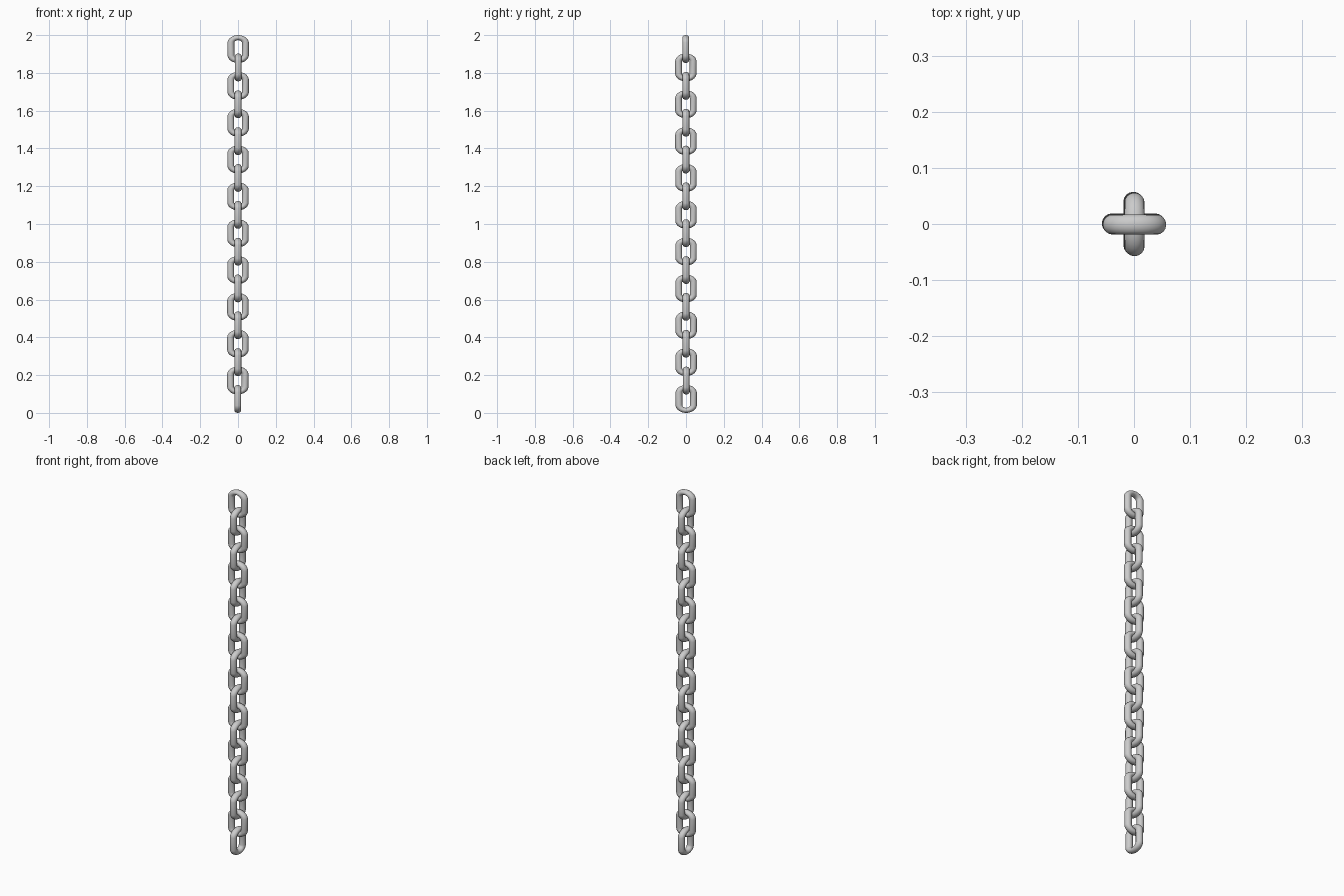
import bpy
import math
from mathutils import Matrix, Vector

LINKS = 20
LENGTH = 0.1475          # full height of one link
MAJOR, WIRE = 0.0388, 0.018
SQUASH = 0.75            # flattens the rounded ends
SEGMENTS = 32

cube = bpy.data.objects.get("Cube")
if cube:
    bpy.data.objects.remove(cube, do_unlink=True)


def make_link_mesh():
    """Upright torus, flattened, then pulled apart at its middle."""
    bpy.ops.mesh.primitive_torus_add(
        major_radius=MAJOR, minor_radius=WIRE,
        major_segments=SEGMENTS, minor_segments=16)
    obj = bpy.context.object
    mesh = obj.data
    # Half a step of turn keeps every ring clear of the split
    upright = Matrix.Rotation(math.pi / 2, 4, 'X')
    mesh.transform(upright @ Matrix.Rotation(math.pi / SEGMENTS, 4, 'Z'))
    stretch = LENGTH / 2 - (MAJOR + WIRE) * SQUASH
    for v in mesh.vertices:
        v.co.z = v.co.z * SQUASH + math.copysign(stretch, v.co.z)
    bpy.ops.object.shade_smooth()
    return obj


# First link at the top, the rest share its mesh
first = make_link_mesh()
first.name = "chain_link_01"
pitch = (2 - LENGTH) / (LINKS - 1)
top, bottom = Vector((0.001, -0.001, 0)), Vector((-0.001, 0.001, 0))

for i in range(LINKS):
    link = first
    if i:
        link = bpy.data.objects.new(f"chain_link_{i + 1:02d}", first.data)
        bpy.context.collection.objects.link(link)
    # Alternate links turn a quarter; the chain leans very slightly
    link.location = top.lerp(bottom, i / (LINKS - 1))
    link.location.z = 2 - LENGTH / 2 - i * pitch
    link.rotation_euler.z = (i % 2) * math.pi / 2
